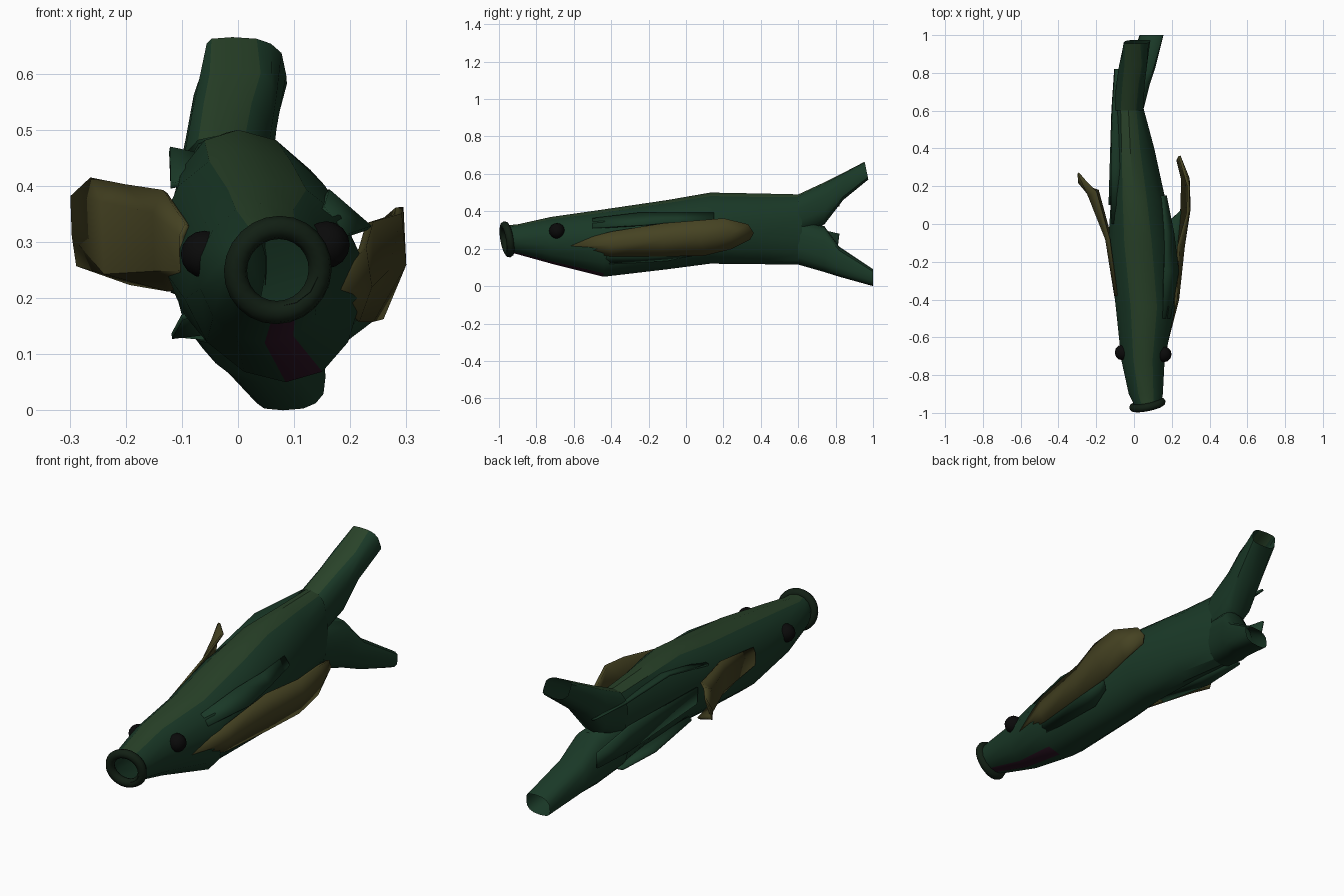
import bpy, bmesh, math
from math import cos, sin, pi


def material(name, rgb):
    m = bpy.data.materials.new(name)
    m.diffuse_color = (*rgb, 1)
    return m


GREEN = material("green_scale", (0.01, 0.04, 0.02))
MOSS = material("moss_scale", (0.022, 0.055, 0.022))
OLIVE = material("olive_fin", (0.06, 0.055, 0.016))
PURPLE = material("purple_throat", (0.03, 0.008, 0.02))
LIP = material("dark_lip", (0.006, 0.014, 0.007))
BLACK = material("black_eye", (0.003, 0.003, 0.003))


def grid_object(name, rows, mats, closed=False, pick=None):
    """Skin neighbouring rows of points with quads."""
    bm = bmesh.new()
    vs = [[bm.verts.new(p) for p in row] for row in rows]
    n = len(rows[0])
    for i in range(len(rows) - 1):
        for j in range(n if closed else n - 1):
            k = (j + 1) % n
            f = bm.faces.new((vs[i][j], vs[i][k], vs[i + 1][k], vs[i + 1][j]))
            f.material_index = pick(i, j) if pick else 0
    bmesh.ops.recalc_face_normals(bm, faces=bm.faces)
    me = bpy.data.meshes.new(name)
    bm.to_mesh(me)
    bm.free()
    for m in mats:
        me.materials.append(m)
    ob = bpy.data.objects.new(name, me)
    bpy.context.collection.objects.link(ob)
    smooth(ob, 35)
    return ob


def smooth(ob, angle):
    bpy.ops.object.select_all(action='DESELECT')
    bpy.context.view_layer.objects.active = ob
    ob.select_set(True)
    bpy.ops.object.shade_smooth_by_angle(angle=math.radians(angle))


def ring(y, left, right, bottom, top, ridge=None, keel=None, mid=None, n=14, box=1.0, slant=0.0):
    """Lopsided oval: ridge and keel are the x of the highest and lowest point,
    box below 1 squares it off, slant moves the top back."""
    cx = (left + right) / 2
    ridge = cx if ridge is None else ridge
    keel = cx if keel is None else keel
    mid = (bottom + top) / 2 if mid is None else mid
    pts = []
    for k in range(n):
        a = 2 * pi * k / n + pi / 2
        c = math.copysign(abs(cos(a)) ** box, cos(a))
        s = math.copysign(abs(sin(a)) ** box, sin(a))
        lean = (ridge - cx) * s if s > 0 else (keel - cx) * -s
        x = cx + c * (right - left) / 2 + lean * abs(s)
        z = mid + s * ((top - mid) if s > 0 else (mid - bottom))
        pts.append((x, y + slant * s, z))
    return pts


def plate(name, rows, mat, thick):
    ob = grid_object(name, rows, [mat])
    mod = ob.modifiers.new("thickness", 'SOLIDIFY')
    mod.thickness = thick
    mod.offset = 0
    return ob


# body, an open shell from the mouth to the tail root
body = [
    ring(-0.96, 0.00, 0.145, 0.185, 0.325),
    ring(-0.90, -0.03, 0.155, 0.17, 0.33),
    ring(-0.72, -0.07, 0.165, 0.12, 0.37),
    ring(-0.44, -0.10, 0.222, 0.05, 0.41, 0.05, 0.085, 0.24),
    ring(-0.10, -0.14, 0.195, 0.09, 0.46, 0.02, 0.05, 0.30),
    ring(0.13, -0.125, 0.17, 0.12, 0.50, 0.0, 0.02, 0.31),
    ring(0.40, -0.115, 0.11, 0.117, 0.495, -0.02, 0.0, 0.31),
    ring(0.62, -0.11, 0.05, 0.115, 0.49, box=0.8),
]


def body_colour(i, j):
    if i < 3 and j == 7:
        return 2
    return 1 if j in (0, 13) else 0


grid_object("body", body, [GREEN, MOSS, PURPLE], True, body_colour)

# forked tail, squared tubes with slanted tips
upper = [ring(0.60, -0.11, 0.05, 0.27, 0.49, box=0.8),
         ring(0.74, -0.095, 0.058, 0.33, 0.555, box=0.7),
         ring(0.84, -0.08, 0.07, 0.46, 0.605, box=0.6),
         ring(0.965, -0.05, 0.083, 0.57, 0.665, -0.01, 0.04, box=0.6, slant=-0.01)]
lower = [ring(0.60, -0.11, 0.05, 0.115, 0.36, box=0.8),
         ring(0.74, -0.075, 0.085, 0.075, 0.32, box=0.7),
         ring(0.82, -0.03, 0.112, 0.05, 0.21, box=0.6),
         ring(1.00, 0.03, 0.155, 0.0, 0.09, 0.11, 0.08, box=0.7)]
grid_object("upper_tail_lobe", upper, [GREEN, MOSS], True, lambda i, j: int(j in (0, 13)))
grid_object("lower_tail_lobe", lower, [GREEN], True)

# ragged strips along the left flank
plate("upper_side_strip", [
    [(-0.07, 0.0, 0.41), (-0.12, 0.0, 0.40)],
    [(-0.05, 0.3, 0.45), (-0.122, 0.3, 0.465)],
    [(-0.07, 0.62, 0.43), (-0.115, 0.62, 0.45)],
    [(-0.07, 0.82, 0.43), (-0.10, 0.82, 0.45)]], GREEN, 0.01)
plate("middle_side_strip", [
    [(-0.125, 0.1, 0.25), (-0.13, 0.1, 0.33)],
    [(-0.115, 0.6, 0.21), (-0.115, 0.6, 0.33)],
    [(-0.09, 0.81, 0.20), (-0.10, 0.82, 0.28)]], GREEN, 0.01)
plate("lower_side_strip", [
    [(-0.06, 0.1, 0.18), (-0.10, 0.1, 0.165)],
    [(-0.05, 0.4, 0.14), (-0.118, 0.4, 0.132)],
    [(-0.06, 0.64, 0.13), (-0.11, 0.64, 0.135)]], GREEN, 0.01)
# shoulder ledge above the right fin
plate("right_shoulder_strip", [
    [(0.15, -0.50, 0.36), (0.19, -0.50, 0.31)],
    [(0.16, -0.25, 0.39), (0.235, -0.25, 0.325)],
    [(0.16, -0.05, 0.39), (0.21, -0.05, 0.34)],
    [(0.14, 0.15, 0.39), (0.17, 0.15, 0.35)]], GREEN, 0.01)

# pectoral fins, the right swept back and the left spread
plate("right_fin", [
    [(0.165, -0.62, 0.20), (0.175, -0.62, 0.215), (0.17, -0.62, 0.23)],
    [(0.21, -0.40, 0.16), (0.232, -0.40, 0.22), (0.222, -0.40, 0.29)],
    [(0.235, -0.12, 0.16), (0.262, -0.12, 0.25), (0.235, -0.12, 0.335)],
    [(0.253, 0.10, 0.165), (0.293, 0.08, 0.26), (0.285, 0.06, 0.35)],
    [(0.255, 0.24, 0.20), (0.288, 0.24, 0.28), (0.288, 0.20, 0.362)],
    [(0.23, 0.34, 0.25), (0.24, 0.36, 0.285), (0.25, 0.33, 0.33)]], OLIVE, 0.014)
plate("right_fin_root", [
    [(0.18, -0.44, 0.12), (0.21, -0.42, 0.17)],
    [(0.15, -0.10, 0.14), (0.24, -0.10, 0.165)],
    [(0.17, 0.00, 0.18), (0.255, 0.08, 0.175)]], GREEN, 0.012)
plate("left_fin", [
    [(-0.08, -0.38, 0.23), (-0.10, -0.38, 0.25), (-0.10, -0.38, 0.31), (-0.09, -0.38, 0.33)],
    [(-0.12, -0.08, 0.215), (-0.145, -0.08, 0.25), (-0.148, -0.08, 0.35), (-0.13, -0.08, 0.39)],
    [(-0.19, 0.18, 0.227), (-0.235, 0.15, 0.245), (-0.24, 0.15, 0.37), (-0.20, 0.17, 0.40)],
    [(-0.285, 0.21, 0.26), (-0.292, 0.22, 0.31), (-0.295, 0.27, 0.38), (-0.26, 0.23, 0.412)]],
    OLIVE, 0.01)

# round lip, turned slightly to the side
bpy.ops.mesh.primitive_torus_add(
    major_segments=24, minor_segments=8, major_radius=0.077, minor_radius=0.021,
    location=(0.071, -0.957, 0.25), rotation=(pi / 2 + 0.17, 0, 0.2))
lip = bpy.context.object
lip.name = "mouth_lip"
lip.data.materials.append(LIP)
smooth(lip, 60)

# eyes
for name, loc in (("right_eye", (0.157, -0.69, 0.295)), ("left_eye", (-0.06, -0.68, 0.278))):
    bpy.ops.mesh.primitive_uv_sphere_add(segments=12, ring_count=8, radius=0.042, location=loc)
    eye = bpy.context.object
    eye.name = name
    eye.data.materials.append(BLACK)
    smooth(eye, 60)
